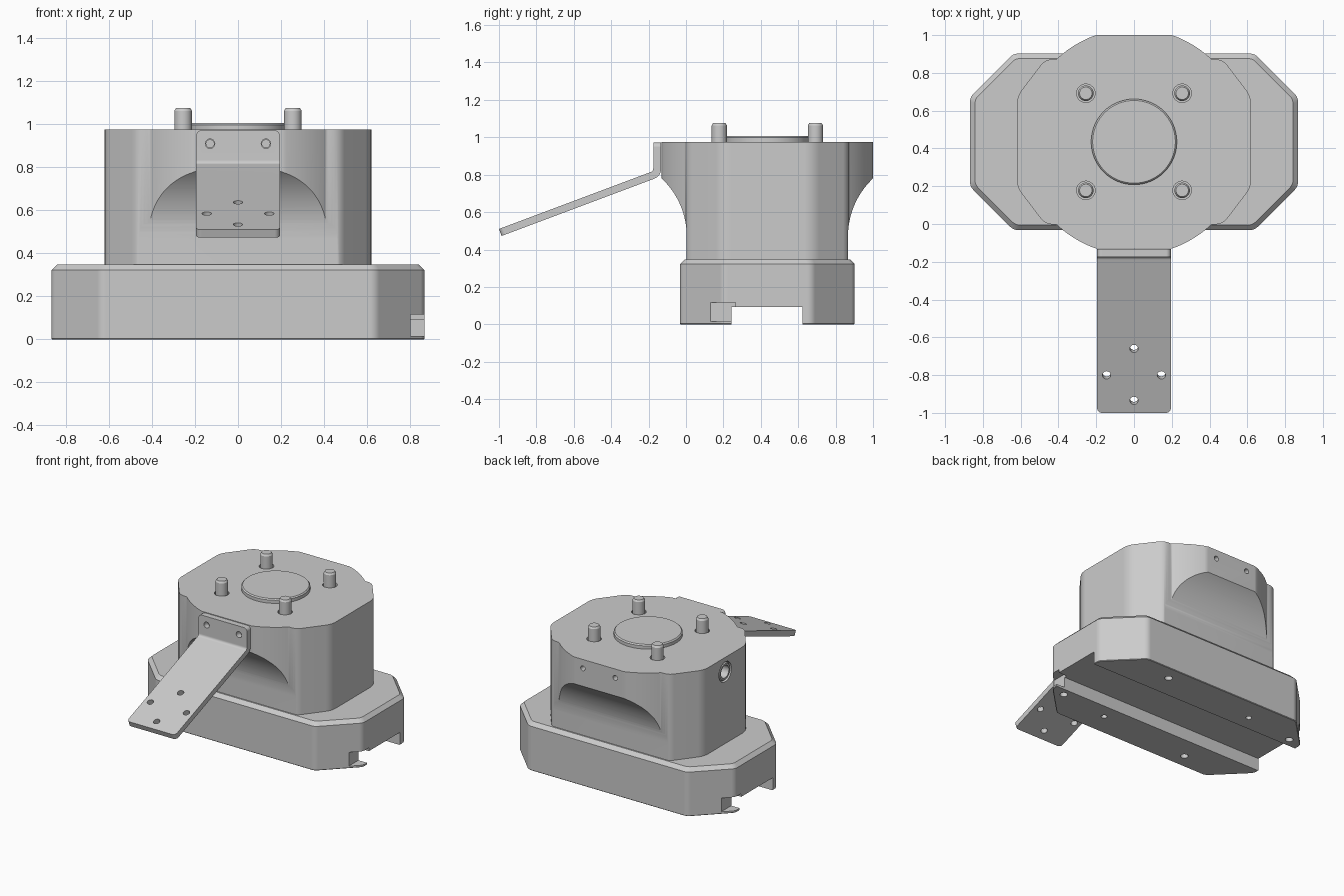
import bpy, bmesh
from math import sin, cos, pi, radians, atan2, hypot
from mathutils import Vector

if "Cube" in bpy.data.objects:
    bpy.data.objects.remove(bpy.data.objects["Cube"])

CY = 0.435  # centre of the housing in y


def loft(name, rings):
    """Solid through matching rings of points, capped at both ends."""
    bm = bmesh.new()
    vs = [[bm.verts.new(p) for p in r] for r in rings]
    n = len(rings[0])
    for a, b in zip(vs, vs[1:]):
        for i in range(n):
            j = (i + 1) % n
            bm.faces.new((a[i], a[j], b[j], b[i]))
    bm.faces.new(vs[0][::-1])
    bm.faces.new(vs[-1])
    bmesh.ops.recalc_face_normals(bm, faces=bm.faces)
    me = bpy.data.meshes.new(name)
    bm.to_mesh(me)
    bm.free()
    ob = bpy.data.objects.new(name, me)
    bpy.context.collection.objects.link(ob)
    return ob


def turned(name, p0, axis, steps, n=32):
    """Round part: steps are (distance along axis, radius)."""
    axis = Vector(axis).normalized()
    u = axis.orthogonal().normalized()
    w = axis.cross(u)
    return loft(name, [[Vector(p0) + axis * d + (u * cos(2 * pi * i / n) + w * sin(2 * pi * i / n)) * r
                        for i in range(n)] for d, r in steps])


def box(name, x, y, z):
    return loft(name, [[(x[0], y[0], h), (x[1], y[0], h), (x[1], y[1], h), (x[0], y[1], h)] for h in z])


def rounded(pts, n=5):
    """Round the corners of an outline of (u, v, trim length)."""
    out = []
    for i, (x, y, t) in enumerate(pts):
        p = Vector((x, y))
        if t == 0:
            out.append(p)
            continue
        a = p + (Vector(pts[i - 1][:2]) - p).normalized() * t
        b = p + (Vector(pts[(i + 1) % len(pts)][:2]) - p).normalized() * t
        for k in range(n + 1):
            s = k / n
            out.append(a * (1 - s) ** 2 + p * 2 * s * (1 - s) + b * s * s)
    return out


def four_way(q):
    """Mirror a quarter outline into all four quadrants."""
    r = q[::-1]
    return (q + [(-x, y, t) for x, y, t in r] + [(-x, -y, t) for x, y, t in q]
            + [(x, -y, t) for x, y, t in r])


def cut(ob, cutter):
    m = ob.modifiers.new("cut", "BOOLEAN")
    m.operation, m.solver, m.object = "DIFFERENCE", "EXACT", cutter
    bpy.context.view_layer.objects.active = ob
    bpy.ops.object.modifier_apply(modifier=m.name)
    bpy.data.objects.remove(cutter)


def drill(ob, p, axis, r, depth):
    cut(ob, turned("drill", p, axis, [(0, r), (depth, r)], 24))


# base: chamfered octagon with bevelled upper edge
def base_ring(inset, z):
    hx, hy, c = 0.868 - inset, 0.467 - inset, 0.23 - inset * 0.586
    return [(p.x, p.y + CY, z) for p in rounded(four_way([(hx, hy - c, 0.025), (hx - c, hy, 0.025)]))]


base = loft("base", [base_ring(0.004, 0), base_ring(0, 0.004), base_ring(0, 0.322), base_ring(0.026, 0.348)])
cut(base, box("channel", (-1, 1), (CY - 0.193, CY + 0.187), (-0.1, 0.092)))
for s in (1, -1):
    # end pockets above a thin lip, and screw holes underneath
    cut(base, box("pocket", sorted((s * 0.8, s)), sorted((CY - s * 0.303, CY - s * 0.17)), (0.016, 0.116)))
    drill(base, (s * 0.37, CY + s * 0.36, -0.05), (0, 0, 1), 0.026, 0.12)
    drill(base, (s * 0.76, CY - s * 0.25, -0.05), (0, 0, 1), 0.026, 0.12)
    drill(base, (s * 0.37, CY - s * 0.3, -0.05), (0, 0, 1), 0.02, 0.12)

# housing: chamfered block merged with a round flange, flat at front and back
R, HALF = 0.6, 0.565
a0, a1 = atan2(0.437, 0.411), atan2(HALF, 0.2)
arc = [(R * cos(a0 + (a1 - a0) * i / 10), R * sin(a0 + (a1 - a0) * i / 10), 0) for i in range(1, 11)]
outline = rounded(four_way([(0.62, 0.24, 0.045), (0.47, 0.437, 0.04), (0.411, 0.437, 0.008)] + arc[:-1]
                           + [(0.2, HALF, 0)]))
housing = loft("housing", [[(p.x, p.y + CY, z) for p in outline] for z in (0.34, 0.975)])

# concave undercut below the flange, front and back
flat, z0, z1 = 0.431, 0.47, 0.78
dy = HALF - flat
rad = (dy * dy + (z1 - z0) ** 2) / (2 * dy)
end = atan2(z1 - z0, rad - dy)
prof = [(0.8, 0.2), (flat, 0.2)]
prof += [(flat + rad - rad * cos(end * i / 20), z0 + rad * sin(end * i / 20)) for i in range(21)]
prof += [(HALF + 0.05, z1 + 0.05), (0.8, z1 + 0.05)]
for s in (1, -1):
    cut(housing, loft("undercut", [[(x, CY + s * d, z) for d, z in prof] for x in (-0.9, 0.9)]))
    for x in (0.13, -0.13):
        drill(housing, (x, CY + s * (HALF + 0.02), 0.91), (0, -s, 0), 0.018, 0.1)

# round port on the left side
cut(housing, turned("port_cut", (-0.66, CY, 0.87), (1, 0, 0), [(0, 0.072), (0.06, 0.072), (0.08, 0.055), (0.2, 0.055)]))
port = turned("port_ring", (-0.618, CY, 0.87), (1, 0, 0), [(0, 0.058), (0.01, 0.066), (0.1, 0.066)])
drill(port, (-0.65, CY, 0.87), (1, 0, 0), 0.045, 0.12)

# pegs in shallow sockets, and the central disc
pegs = []
for x in (0.255, -0.255):
    for y in (CY + 0.257, CY - 0.257):
        drill(housing, (x, y, 0.94), (0, 0, 1), 0.049, 0.1)
        pegs.append(turned("peg", (x, y, 0.93), (0, 0, 1), [(0, 0.041), (0.133, 0.041), (0.146, 0.033)]))
disc = turned("centre_disc", (0, CY, 0.95), (0, 0, 1), [(0, 0.227), (0.048, 0.227), (0.056, 0.219)], 64)

# bracket: bent sheet with rounded corners
slope, t = 0.375, 0.04
nrm = Vector((0, -slope, 1)).normalized()
tip = Vector((-1.0, 0.51))
low = tip - Vector((nrm.y, nrm.z)) * t
side = rounded([(-0.133, 0.972, 0), (-0.175, 0.972, 0), (-0.175, tip.y + slope * 0.825, 0.015),
                (tip.x, tip.y, 0), (low.x, low.y, 0), (-0.133, low.y + slope * (-0.133 - low.x), 0.04)])
bracket = loft("bracket", [[(x, p.x, p.y) for p in side] for x in (-0.195, 0.195)])
bm = bmesh.new()
bm.from_mesh(bracket.data)
corners = [e for e in bm.edges if abs(e.verts[0].co.x - e.verts[1].co.x) < 1e-5
           and (all(v.co.y < -0.95 for v in e.verts) or all(v.co.z > 0.96 for v in e.verts))]
bmesh.ops.bevel(bm, geom=corners, offset=0.025, segments=5, profile=0.5, affect="EDGES")
bm.to_mesh(bracket.data)
bm.free()
for x in (0.13, -0.13):
    drill(bracket, (x, -0.25, 0.91), (0, 1, 0), 0.022, 0.2)
for x, y in ((0, -0.66), (0.145, -0.8), (-0.145, -0.8), (0, -0.935)):
    drill(bracket, Vector((x, y, tip.y + slope * (y + 1))) + nrm * 0.05, -nrm, 0.022, 0.15)

# smooth shading with crisp edges
for ob in [base, housing, port, disc, bracket] + pegs:
    bpy.ops.object.select_all(action="DESELECT")
    ob.select_set(True)
    bpy.context.view_layer.objects.active = ob
    bpy.ops.object.shade_smooth_by_angle(angle=radians(28))
    ob.modifiers.new("normals", "WEIGHTED_NORMAL").keep_sharp = True
